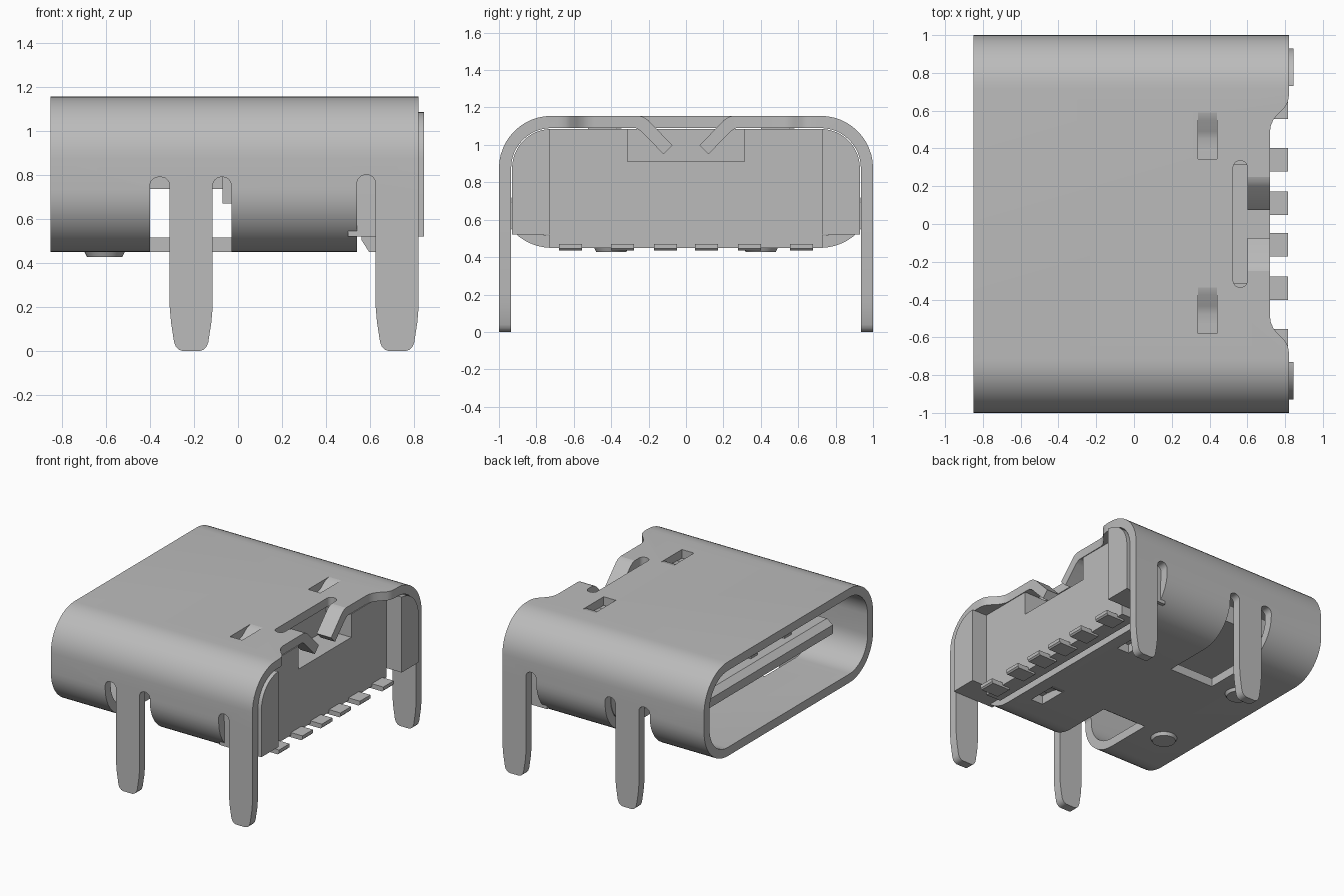
import bpy, bmesh, math
from mathutils import Vector

if "Cube" in bpy.data.objects:
    bpy.data.objects.remove(bpy.data.objects["Cube"])

metal = bpy.data.materials.new("grey_metal")
metal.diffuse_color = (0.5, 0.5, 0.5, 1)
metal.use_nodes = True
metal.node_tree.nodes["Principled BSDF"].inputs["Base Color"].default_value = metal.diffuse_color


def prism(name, pts, axis, a, b):
    """Extrude a 2D outline from a to b along an axis.
    Outline is (y,z) for x, (x,z) for y and (x,y) for z."""
    place = {'x': lambda p, t: (t, p[0], p[1]),
             'y': lambda p, t: (p[0], t, p[1]),
             'z': lambda p, t: (p[0], p[1], t)}[axis]
    bm = bmesh.new()
    lo = [bm.verts.new(place(p, a)) for p in pts]
    hi = [bm.verts.new(place(p, b)) for p in pts]
    n = len(pts)
    bm.faces.new(lo)
    bm.faces.new(hi[::-1])
    for i in range(n):
        bm.faces.new((lo[i], hi[i], hi[(i + 1) % n], lo[(i + 1) % n]))
    bmesh.ops.recalc_face_normals(bm, faces=bm.faces)
    me = bpy.data.meshes.new(name)
    bm.to_mesh(me)
    bm.free()
    me.materials.append(metal)
    ob = bpy.data.objects.new(name, me)
    bpy.context.collection.objects.link(ob)
    return ob


def box(name, x0, x1, y0, y1, z0, z1):
    return prism(name, [(x0, y0), (x1, y0), (x1, y1), (x0, y1)], 'z', z0, z1)


def rounded(x0, x1, z0, z1, r_low, r_high, steps=12):
    """Rectangle outline with separate lower and upper corner radii."""
    pts = []
    for cx, cz, r, start in ((x1, z0, r_low, -90), (x1, z1, r_high, 0),
                             (x0, z1, r_high, 90), (x0, z0, r_low, 180)):
        if r == 0:
            pts.append((cx, cz))
            continue
        ox = cx - r if cx == x1 else cx + r
        oz = cz - r if cz == z1 else cz + r
        for i in range(steps + 1):
            t = math.radians(start + 90 * i / steps)
            pts.append((ox + r * math.cos(t), oz + r * math.sin(t)))
    return pts


def arch(x0, x1, top, r=0.04):
    """Rounded slot end, left to right."""
    out = []
    for cx, start in ((x0 + r, 180), (x1 - r, 90)):
        for i in range(7):
            t = math.radians(start - 15 * i)
            out.append((cx + r * math.cos(t), top - r + r * math.sin(t)))
    return out


def carve(ob, cutters):
    """Subtract cutters and bake the result."""
    for c in cutters:
        m = ob.modifiers.new("cut", 'BOOLEAN')
        m.operation = 'DIFFERENCE'
        m.solver = 'EXACT'
        m.object = c
    dg = bpy.context.evaluated_depsgraph_get()
    me = bpy.data.meshes.new_from_object(ob.evaluated_get(dg))
    ob.modifiers.clear()
    ob.data = me
    for c in cutters:
        bpy.data.objects.remove(c)


# Shell: rounded tube
T = 0.065
TOP, LOW = 1.155, 0.45
shell = prism("shell", rounded(-1, 1, LOW, TOP, 0.28, 0.28), 'x', -0.85, 0.82)
cuts = [prism("bore", rounded(-1 + T, 1 - T, LOW + T, TOP - T, 0.215, 0.215), 'x', -1, 1)]

# Openings the legs are bent out of
mid = [(-0.4, 0.3)] + arch(-0.4, -0.31, 0.79) + [(-0.31, 0.73), (-0.115, 0.73)] \
    + arch(-0.115, -0.03, 0.79) + [(-0.03, 0.3)]
rear = [(0.54, 0.3)] + arch(0.54, 0.625, 0.80) + [(0.625, 0.73), (0.9, 0.73), (0.9, 0.3)]
cuts += [prism("mid_cut", mid, 'y', 0.36, 1.1), prism("mid_cut", mid, 'y', -1.1, -0.36),
         prism("rear_cut", rear, 'y', -1.1, 1.1)]

# Curved notch in the rear top edge, relief slot and gap for the spring tabs
side = [(0.72, 0.49), (0.724, 0.52), (0.738, 0.553), (0.765, 0.585),
        (0.80, 0.62), (0.814, 0.645), (0.82, 0.68), (0.95, 0.68)]
notch = side + [(x, -y) for x, y in reversed(side)]
cuts += [prism("notch", notch, 'z', 1.0, 1.3),
         prism("slot", rounded(0.525, 0.6, -0.335, 0.335, 0.035, 0.035, 6), 'z', 1.0, 1.3),
         box("gap", 0.59, 0.9, -0.25, 0.25, 1.0, 1.3)]

# Lance windows, top and bottom
LANCES = (0.59, -0.335)
for y in LANCES:
    cuts.append(box("window", 0.34, 0.44, y - 0.245, y, 1.03, 1.3))
    cuts.append(box("window", 0.34, 0.44, y - 0.245, y, 0.3, 0.52))
carve(shell, cuts)

# Pressed-in lances filling the windows
for y in LANCES:
    top = [(y, TOP), (y - 0.04, TOP - 0.008), (y - 0.10, 1.105), (y - 0.14, 1.094),
           (y - 0.19, 1.092), (y - 0.19, 1.05), (y - 0.12, 1.05), (y - 0.05, 1.085), (y, 1.09)]
    prism("top_lance", top, 'x', 0.34, 0.44)
    prism("bottom_lance", [(p, TOP + LOW - q) for p, q in top], 'x', 0.34, 0.44)

for s in (-1, 1):
    # Spring tab bent down at the rear
    prism("spring_tab", [(s * y, z) for y, z in (
        (0.25, TOP), (0.225, 1.148), (0.2, 1.13), (0.073, 0.998), (0.12, 0.95),
        (0.235, 1.068), (0.25, 1.08), (0.27, 1.09), (0.27, 1.12))], 'x', 0.6, 0.72)

    # Solder legs with tapered, rounded ends
    for name, x0, x1 in (("middle_leg", -0.31, -0.115), ("rear_leg", 0.625, 0.82)):
        half = [(0, 0.73), (0, 0.2), (0.006, 0.13), (0.02, 0.04), (0.028, 0.02),
                (0.042, 0.006), (0.06, 0)]
        pts = [(x0 + a, z) for a, z in half] + [(x1 - a, z) for a, z in reversed(half)]
        prism(name, pts, 'y', s * (1 - T), s)

    # Round dimples under the shell
    bpy.ops.mesh.primitive_cone_add(vertices=32, radius1=0.08, radius2=0.1, depth=0.04,
                                    location=(-0.605, s * 0.4, 0.447))
    bpy.context.object.name = "dimple"
    bpy.context.object.data.materials.append(metal)

# Housing: front part fills the tube, rear part has square lower corners
G = 0.07
prism("housing_front", rounded(-1 + G, 1 - G, LOW + G, TOP - G, 0.21, 0.21), 'x', -0.03, 0.5)
back = prism("housing_back", rounded(-1 + G, 1 - G, 0.52, TOP - G, 0, 0.21), 'x', 0.5, 0.845)
carve(back, [box("middle", 0.72, 1, -0.73, 0.73, 0.3, 1.3),
             box("recess", 0.51, 1, -0.312, 0.312, 0.91, 1.3)])
prism("housing_foot", [(0.56, 0.52), (0.56, 0.505), (0.595, 0.45), (0.72, 0.45), (0.72, 0.52)],
      'y', -0.73, 0.73)

# Tongue with bevelled tip, thicker root and small top contacts
prism("tongue", [(-0.70, 0.77), (-0.65, 0.735), (-0.03, 0.735), (-0.03, 0.87),
                 (-0.65, 0.87), (-0.70, 0.835)], 'y', -0.74, 0.74)
box("tongue_root", -0.07, -0.02, -0.78, 0.78, 0.67, 0.935)
for y in (-0.35, 0.05):
    box("tongue_contact", -0.6, -0.5, y - 0.04, y + 0.04, 0.86, 0.885)

# Row of solder terminals
for s in (-1, 1):
    for y in (0.11, 0.34, 0.617):
        prism("terminal", [(0.66, 0.435), (0.805, 0.435), (0.815, 0.445), (0.815, 0.47),
                           (0.66, 0.47)], 'y', s * y - 0.062, s * y + 0.062)

# Smooth curved faces, keep edges sharp
for ob in bpy.context.scene.objects:
    ob.select_set(True)
bpy.context.view_layer.objects.active = shell
bpy.ops.object.shade_smooth_by_angle(angle=math.radians(30))
